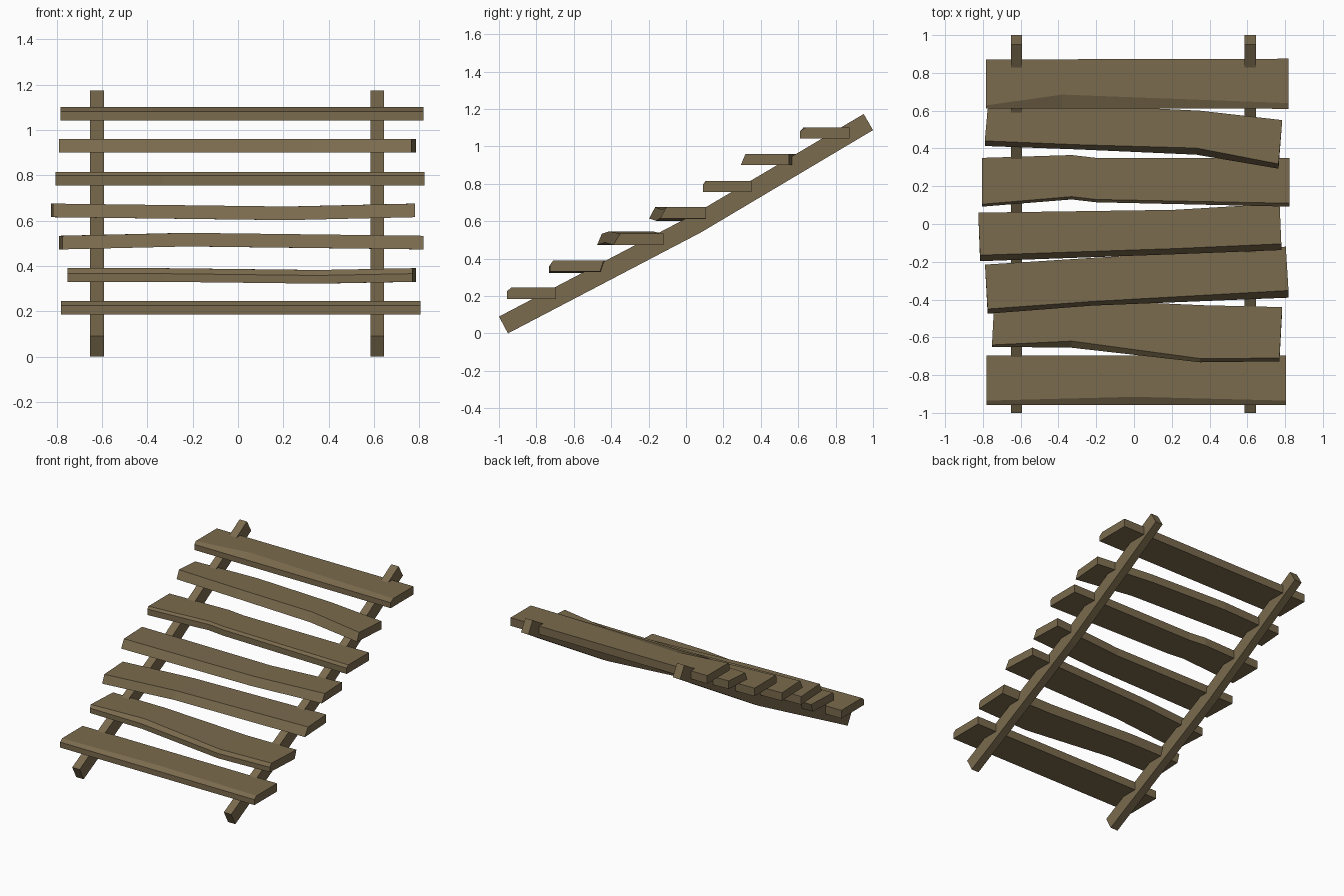
import bpy, bmesh

if "Cube" in bpy.data.objects:
    bpy.data.objects.remove(bpy.data.objects["Cube"])

wood = bpy.data.materials.new("weathered brown wood")
wood.diffuse_color = (0.195, 0.146, 0.075, 1)
wood.use_nodes = True
wood.node_tree.nodes["Principled BSDF"].inputs["Base Color"].default_value = wood.diffuse_color


def loft(name, sections):
    """Skin a row of matching closed cross-sections into a capped solid."""
    bm = bmesh.new()
    rings = [[bm.verts.new(p) for p in s] for s in sections]
    for a, b in zip(rings, rings[1:]):
        n = len(a)
        for i in range(n):
            bm.faces.new((a[i], a[(i + 1) % n], b[(i + 1) % n], b[i]))
    bm.faces.new(rings[0])
    bm.faces.new(rings[-1])
    bmesh.ops.recalc_face_normals(bm, faces=bm.faces)
    me = bpy.data.meshes.new(name)
    bm.to_mesh(me)
    bm.free()
    me.materials.append(wood)
    ob = bpy.data.objects.new(name, me)
    bpy.context.collection.objects.link(ob)


# Sloping side rails, slightly sagging in the middle: (top y, z), (bottom y, z)
RAIL = [((-1.0, 0.09), (-0.952, 0.0)),
        ((0.03, 0.63), (0.08, 0.54)),
        ((0.95, 1.173), (1.0, 1.087))]
for side, cx in (("left", -0.622), ("right", 0.615)):
    loft(side + "_rail",
         [[(cx - 0.03, *t), (cx + 0.03, *t), (cx + 0.03, *b), (cx - 0.03, *b)]
          for t, b in RAIL])


def plank(name, z, chamfer, back_lean, stations, thick=0.06):
    """Stations: x, bottom front y, top front y, back y, height offset.
    chamfer = fraction of the front that stays vertical (0 = full slant)."""
    a, b = stations[0], stations[-1]
    slope = (b[1] - a[1]) / (b[0] - a[0])
    rings = []
    for i, (x, yf, yt, yb, dz) in enumerate(stations):
        lo, hi = z + dz, z + dz + thick
        xb = x - slope * (yb - yf)          # square the ends to the plank
        ring = [(x, yf, lo)]
        if chamfer:
            ring.append((x, yf, lo + chamfer * thick))
        ring += [(x, yt, hi), (xb, yb, hi), (xb, yb - back_lean, lo)]
        rings.append(ring)
    loft(name, rings)


# Crooked treads, lowest first
plank("tread_1", 0.185, 0.67, 0, [
    (-0.78, -0.957, -0.935, -0.695, 0), (0, -0.957, -0.915, -0.695, 0),
    (0.805, -0.957, -0.935, -0.695, 0)])
plank("tread_2", 0.33, 0.6, 0.02, [
    (-0.752, -0.65, -0.64, -0.40, 0), (-0.33, -0.655, -0.62, -0.40, 0),
    (0.35, -0.732, -0.712, -0.43, -0.008), (0.77, -0.727, -0.71, -0.44, 0)])
plank("tread_3", 0.473, 0, 0, [
    (-0.775, -0.475, -0.45, -0.215, 0), (-0.22, -0.432, -0.41, -0.18, 0.013),
    (0.818, -0.39, -0.352, -0.12, 0)])
plank("tread_4", 0.615, 0, 0, [
    (-0.815, -0.197, -0.165, 0.06, 0), (0.22, -0.16, -0.13, 0.075, -0.013),
    (0.78, -0.138, -0.105, 0.108, 0)])
plank("tread_5", 0.755, 0.72, 0, [
    (-0.804, 0.092, 0.105, 0.35, 0), (-0.33, 0.13, 0.145, 0.365, 0),
    (-0.2, 0.115, 0.13, 0.35, 0), (0.822, 0.092, 0.11, 0.35, 0)])
plank("tread_6", 0.9, 0, 0, [
    (-0.79, 0.413, 0.44, 0.61, 0), (-0.3, 0.395, 0.42, 0.63, 0),
    (0.33, 0.367, 0.402, 0.60, 0), (0.765, 0.293, 0.318, 0.55, 0)])
plank("tread_7", 1.041, 0.68, 0, [
    (-0.784, 0.612, 0.628, 0.872, 0), (-0.38, 0.612, 0.685, 0.872, 0),
    (0.818, 0.61, 0.64, 0.875, 0)])
